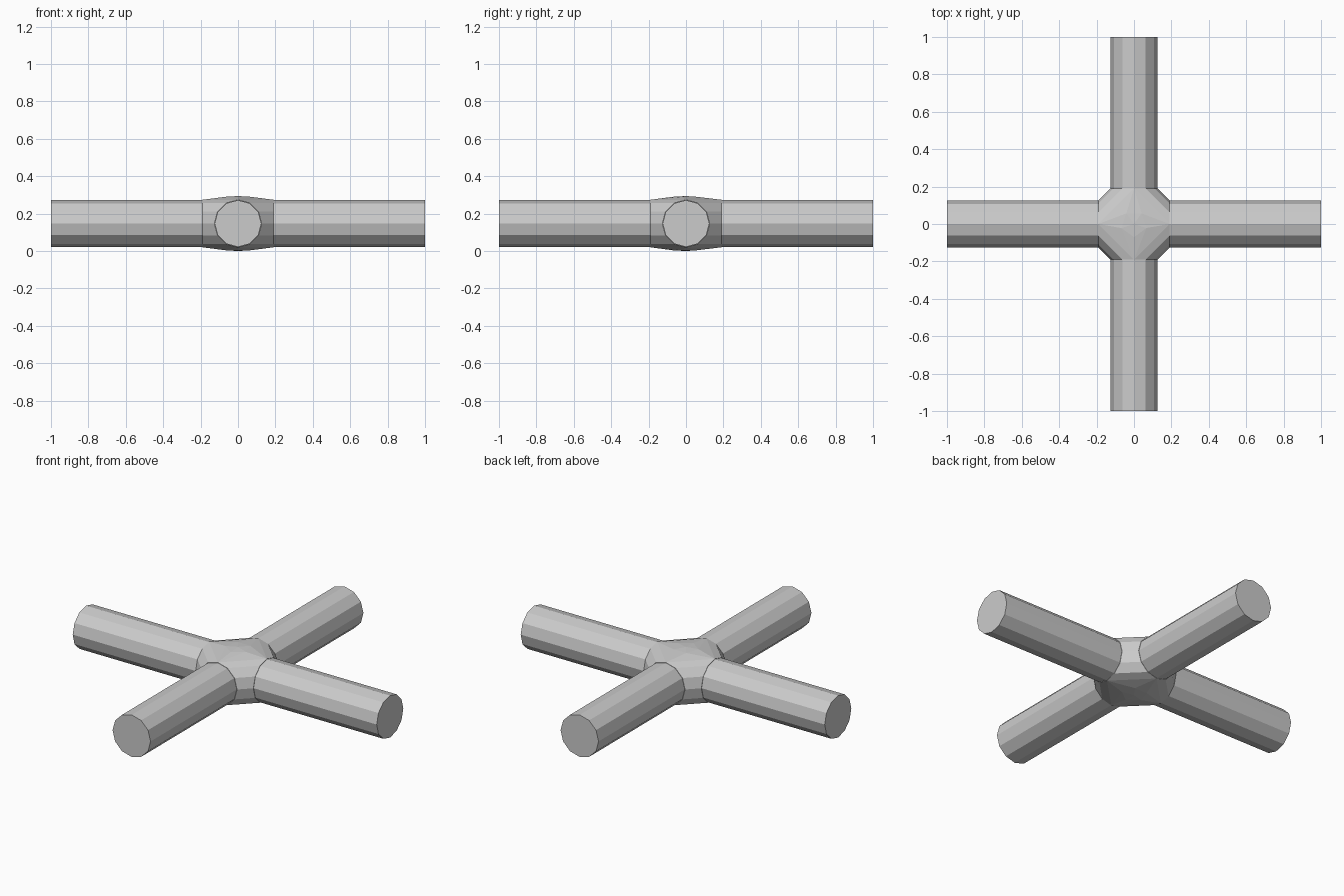
import bpy, bmesh, math
from mathutils import Vector, Matrix

if "Cube" in bpy.data.objects:
    bpy.data.objects.remove(bpy.data.objects["Cube"])

ZC = 0.147      # height of the pipe axes
R = 0.125       # pipe radius
HUB = 0.19      # reach of the hub along each arm
SIDES = 12


def ring(radius, dist, turn):
    """Points of a circle facing +x at dist, turned about z."""
    rot = Matrix.Rotation(turn, 3, 'Z')
    return [rot @ Vector((dist, radius * math.cos(a), radius * math.sin(a)))
            for a in (2 * math.pi * i / SIDES for i in range(SIDES))]


def make_object(name, bm):
    bmesh.ops.recalc_face_normals(bm, faces=bm.faces)
    mesh = bpy.data.meshes.new(name)
    bm.to_mesh(mesh)
    bm.free()
    obj = bpy.data.objects.new(name, mesh)
    obj.location.z = ZC
    bpy.context.collection.objects.link(obj)


# Four pipe arms
for k, side in enumerate(("right", "back", "left", "front")):
    bm = bmesh.new()
    turn = k * math.pi / 2
    inner = [bm.verts.new(p) for p in ring(R, 0.15, turn)]
    outer = [bm.verts.new(p) for p in ring(R, 1.0, turn)]
    for i in range(SIDES):
        j = (i + 1) % SIDES
        bm.faces.new((inner[i], inner[j], outer[j], outer[i]))
    bm.faces.new(inner)
    bm.faces.new(outer)
    make_object(side + "_pipe", bm)

# Faceted joint: hull around the collars with a slight bulge above and below
bm = bmesh.new()
for k in range(4):
    for p in ring(R + 0.002, HUB, k * math.pi / 2):
        bm.verts.new(p)
for z in (-0.143, 0.143):
    for k in range(5):
        a = 2 * math.pi * k / 5 + 0.95
        bm.verts.new((0.07 * math.cos(a), 0.07 * math.sin(a), z))
    bm.verts.new((0, 0, z * ZC / 0.143))
hull = bmesh.ops.convex_hull(bm, input=bm.verts)
loose = [v for v in bm.verts if not v.link_faces]
bmesh.ops.delete(bm, geom=loose, context='VERTS')
bmesh.ops.dissolve_limit(bm, angle_limit=math.radians(1),
                         verts=bm.verts, edges=bm.edges)
make_object("joint_hub", bm)
